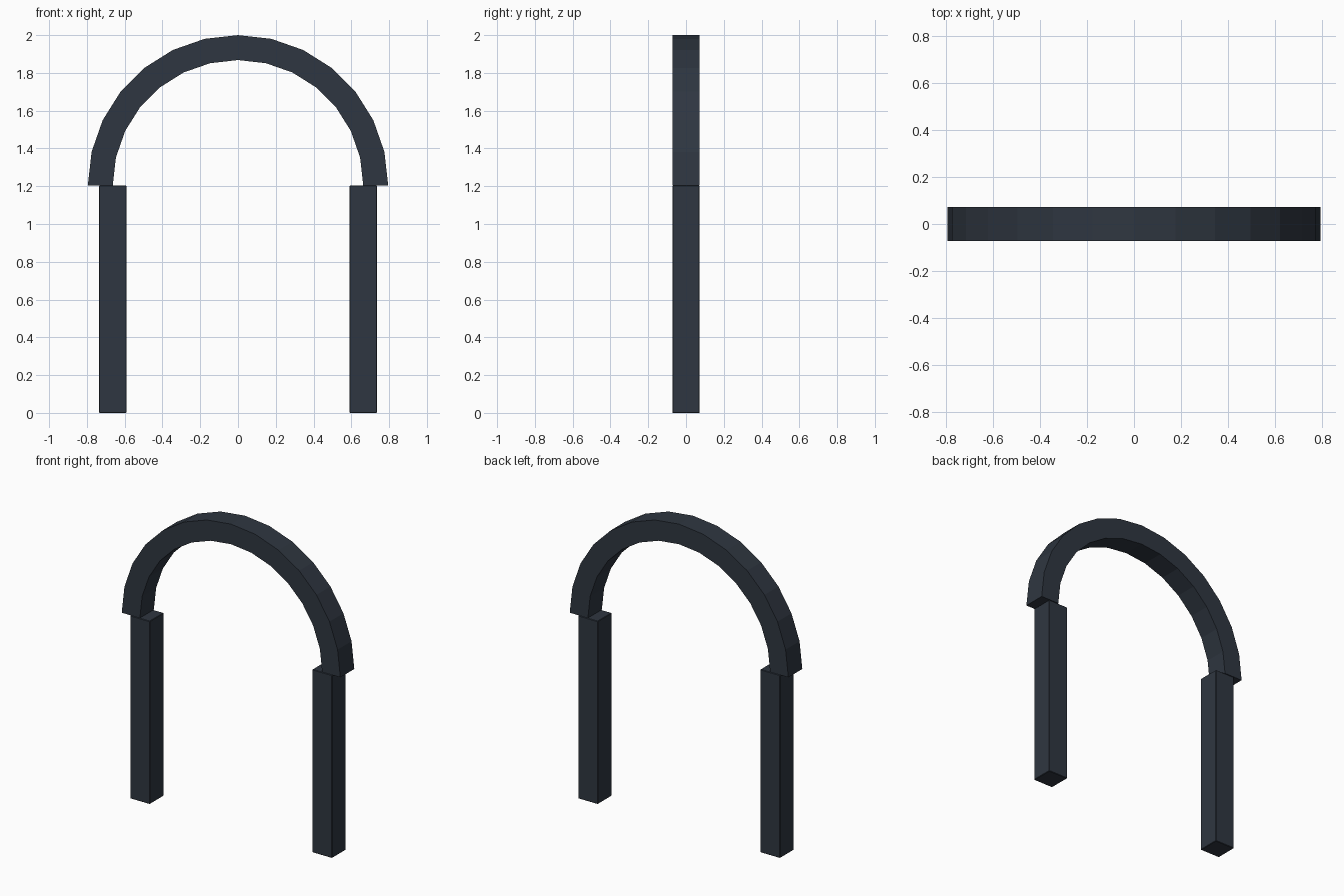
import bpy, bmesh, math

cube = bpy.data.objects.get("Cube")
if cube:
    bpy.data.objects.remove(cube, do_unlink=True)

DEPTH = 0.145          # shared thickness of posts and arch
POST_X, POST_W, POST_H = 0.663, 0.144, 1.203
OUTER, INNER, SEGMENTS = 0.795, 0.663, 14

slate = bpy.data.materials.new("dark slate")
slate.use_nodes = True
colour = (0.028, 0.037, 0.052, 1)
slate.diffuse_color = colour
slate.node_tree.nodes["Principled BSDF"].inputs["Base Color"].default_value = colour


def add_object(name, bm):
    bmesh.ops.recalc_face_normals(bm, faces=bm.faces)
    mesh = bpy.data.meshes.new(name)
    bm.to_mesh(mesh)
    bm.free()
    mesh.materials.append(slate)
    obj = bpy.data.objects.new(name, mesh)
    bpy.context.collection.objects.link(obj)
    return obj


# Square posts with a fine edge bevel
for name, side in (("left_post", 1), ("right_post", -1)):
    bm = bmesh.new()
    bmesh.ops.create_cube(bm, size=1)
    bmesh.ops.scale(bm, vec=(POST_W, DEPTH, POST_H), verts=bm.verts)
    post = add_object(name, bm)
    post.location = (side * POST_X, 0, POST_H / 2)
    bevel = post.modifiers.new("edge_bevel", "BEVEL")
    bevel.width = 0.003
    bevel.segments = 1

# Half-round arch: sweep a rectangular section through half a turn
bm = bmesh.new()
section = [bm.verts.new((r, y, 0)) for r, y in (
    (INNER, -DEPTH / 2), (OUTER, -DEPTH / 2), (OUTER, DEPTH / 2), (INNER, DEPTH / 2))]
start = bm.faces.new(section)
swept = bmesh.ops.spin(bm, geom=[start] + list(start.edges) + section, cent=(0, 0, 0),
                       axis=(0, -1, 0), angle=math.pi, steps=SEGMENTS, use_duplicate=False)
arch = add_object("arch", bm)
arch.location.z = 2 - OUTER
